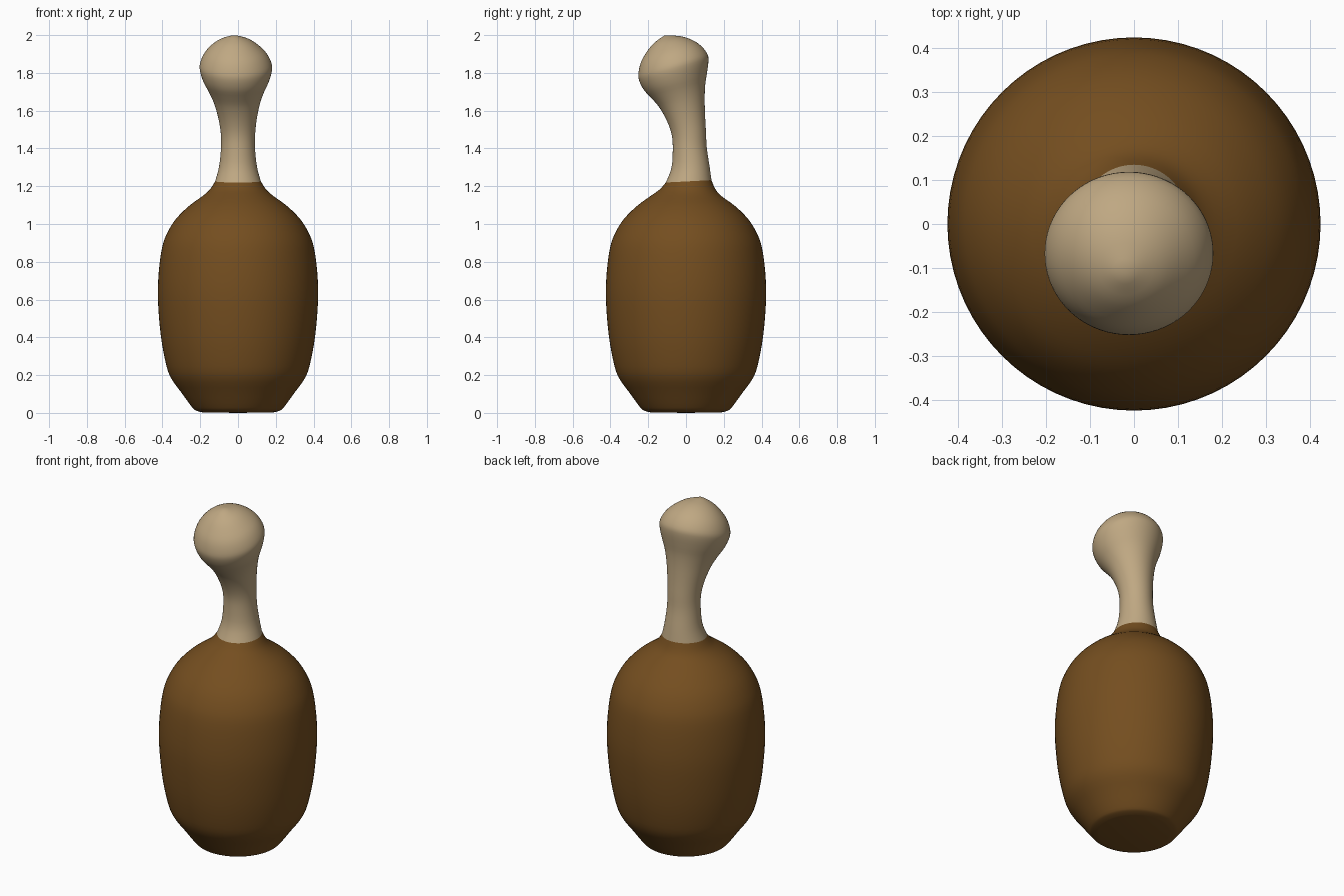
import bpy, bmesh, math
from mathutils import Vector

if "Cube" in bpy.data.objects:
    bpy.data.objects.remove(bpy.data.objects["Cube"])

SIDES = 72


def material(name, color):
    m = bpy.data.materials.new(name)
    m.diffuse_color = color
    m.use_nodes = True
    m.node_tree.nodes["Principled BSDF"].inputs["Base Color"].default_value = m.diffuse_color
    return m


def refine(keys, steps):
    """Catmull-Rom interpolation through the key rings."""
    out = []
    for i in range(len(keys) - 1):
        p0, p1 = keys[max(i - 1, 0)], keys[i]
        p2, p3 = keys[i + 1], keys[min(i + 2, len(keys) - 1)]
        for s in range(steps):
            t = s / steps
            out.append([0.5 * (2 * b + (c - a) * t + (2 * a - 5 * b + 4 * c - d) * t * t
                               + (3 * b - a - 3 * c + d) * t ** 3)
                        for a, b, c, d in zip(p0, p1, p2, p3)])
    out.append(list(keys[-1]))
    return out


def loft(name, keys, mat, steps, start=None, end=None):
    """Skin round rings (x, y, z, radius, forward tilt in degrees), with optional end points."""
    bm = bmesh.new()
    rings = []
    for x, y, z, r, tilt in refine(keys, steps):
        t = math.radians(tilt)
        ring = []
        for i in range(SIDES):
            a = 2 * math.pi * i / SIDES
            u, v = r * math.cos(a), r * math.sin(a)
            ring.append(bm.verts.new((x + u, y + v * math.cos(t), z + v * math.sin(t))))
        rings.append(ring)
    for lo, hi in zip(rings, rings[1:]):
        for i in range(SIDES):
            j = (i + 1) % SIDES
            bm.faces.new((lo[i], lo[j], hi[j], hi[i]))
    for point, ring in ((start, rings[0]), (end, rings[-1])):
        if point:
            tip = bm.verts.new(Vector(point))
            for i in range(SIDES):
                bm.faces.new((ring[i], ring[(i + 1) % SIDES], tip))
    bmesh.ops.recalc_face_normals(bm, faces=bm.faces)
    me = bpy.data.meshes.new(name)
    bm.to_mesh(me)
    bm.free()
    me.materials.append(mat)
    ob = bpy.data.objects.new(name, me)
    bpy.context.collection.objects.link(ob)
    bpy.ops.object.select_all(action='DESELECT')
    ob.select_set(True)
    bpy.context.view_layer.objects.active = ob
    bpy.ops.object.shade_smooth_by_angle(angle=math.radians(35))
    return ob


brown = material("brown", (0.175, 0.076, 0.014, 1))
tan = material("tan", (0.52, 0.39, 0.225, 1))

# Rounded body with a narrow foot
profile = [(0.19, 0.003), (0.222, 0.012), (0.243, 0.03), (0.30, 0.108), (0.358, 0.19),
           (0.386, 0.28), (0.41, 0.42), (0.424, 0.60), (0.42, 0.74), (0.403, 0.87),
           (0.376, 0.95), (0.33, 1.025), (0.26, 1.095), (0.185, 1.15)]
body_rings = [(0, 0, z, r, 0) for r, z in profile]
body_rings += [(0, 0.007, 1.185, 0.147, 1), (0, 0.014, 1.226, 0.121, 3)]
loft("body", body_rings, brown, 3, start=(0, 0, 0))

# Bent neck swelling into a tilted head
neck_rings = [
    (0, 0.014, 1.226, 0.121, 3), (0, 0.024, 1.30, 0.101, 2), (0, 0.020, 1.40, 0.090, 2),
    (0, 0.015, 1.48, 0.091, 5), (-0.002, 0.0, 1.56, 0.102, 8),
    (-0.005, -0.021, 1.64, 0.122, 11), (-0.008, -0.040, 1.70, 0.146, 14),
    (-0.010, -0.056, 1.755, 0.173, 15), (-0.011, -0.065, 1.81, 0.190, 15),
    (-0.012, -0.069, 1.85, 0.189, 15), (-0.014, -0.079, 1.90, 0.165, 15),
    (-0.017, -0.088, 1.942, 0.125, 15), (-0.018, -0.099, 1.972, 0.080, 15),
    (-0.020, -0.108, 1.991, 0.030, 15)]
loft("neck_and_head", neck_rings, tan, 3, end=(-0.02, -0.112, 1.999))
